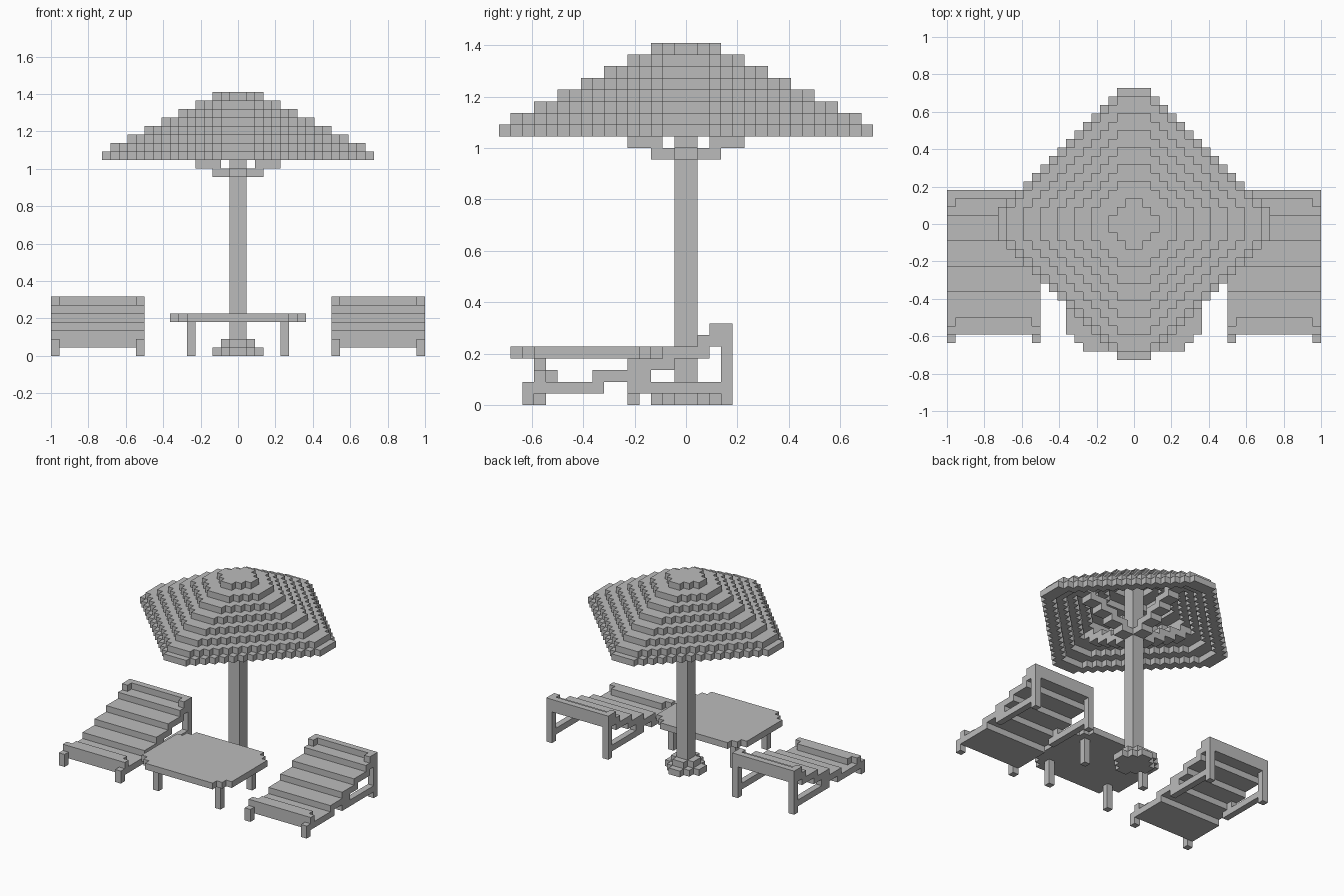
import bpy
import bmesh
from mathutils import Vector

old = bpy.data.objects.get("Cube")
if old:
    bpy.data.objects.remove(old, do_unlink=True)

UNIT = 1 / 22  # edge of one building block

grey = bpy.data.materials.new("plain grey")
grey.use_nodes = True
colour = (0.5, 0.5, 0.5, 1)
grey.diffuse_color = colour
grey.node_tree.nodes["Principled BSDF"].inputs["Base Color"].default_value = colour


def box(x0, x1, y0, y1, z0, z1):
    """Set of block cells filling a box."""
    return {(x, y, z) for x in range(x0, x1)
            for y in range(y0, y1) for z in range(z0, z1)}


def diamond(half, z, reach=None):
    """One layer of cells with a stepped diamond outline and blunt tips."""
    reach = half if reach is None else reach
    dist = lambda i: i if i >= 0 else -1 - i
    return {(x, y, z) for x, y, z in box(-half, half, -half, half, z, z + 1)
            if dist(x) + dist(y) <= reach}


def mirror_x(cells):
    return {(-1 - x, y, z) for x, y, z in cells}


def mirror_y(cells):
    return {(x, -1 - y, z) for x, y, z in cells}


def swap_xy(cells):
    return {(y, x, z) for x, y, z in cells}


def build(name, cells):
    """Mesh the exposed sides of the cells and merge the flat areas."""
    bm = bmesh.new()
    corners = {}

    def vert(point):
        key = tuple(round(c) for c in point)
        if key not in corners:
            corners[key] = bm.verts.new(Vector(key) * UNIT)
        return corners[key]

    for cell in cells:
        base = Vector(cell)
        for axis in range(3):
            u, v = Vector((0, 0, 0)), Vector((0, 0, 0))
            u[(axis + 1) % 3] = 1
            v[(axis + 2) % 3] = 1
            for side in (0, 1):
                step = Vector((0, 0, 0))
                step[axis] = 1 if side else -1
                if tuple(int(c) for c in base + step) in cells:
                    continue
                start = base + step if side else base
                ring = [start, start + u, start + u + v, start + v]
                if not side:
                    ring.reverse()
                bm.faces.new([vert(p) for p in ring])
    bmesh.ops.dissolve_limit(bm, angle_limit=0.01, verts=bm.verts, edges=bm.edges)
    bmesh.ops.triangulate(bm, faces=[f for f in bm.faces if len(f.verts) > 4])
    mesh = bpy.data.meshes.new(name)
    bm.to_mesh(mesh)
    bm.free()
    mesh.materials.append(grey)
    obj = bpy.data.objects.new(name, mesh)
    bpy.context.scene.collection.objects.link(obj)
    return obj


# Canopy: hollow stepped layers
halves = [16, 15, 13, 11, 9, 7, 5, 3]
canopy = set()
for k, half in enumerate(halves):
    z = 23 + k
    layer = diamond(half, z, half if half > 3 else 2)
    if k < len(halves) - 1:
        layer -= diamond(halves[k + 1] - 1, z)
    canopy |= layer
build("canopy", canopy)

# Ribs: stepped arms rising from the pole in four directions
arm = box(1, 3, -1, 1, 21, 22)
for k in range(4):
    arm |= box(2 + 2 * k, 5 + 2 * k, -1, 1, 22 + k, 23 + k)
ribs = arm | mirror_x(arm)
ribs |= swap_xy(ribs)
build("canopy_ribs", ribs - canopy)

# Pole and stepped foot
build("pole", box(-1, 1, -1, 1, 0, 30))
build("pole_foot", (diamond(3, 0, 2) | diamond(2, 1, 1)) - box(-1, 1, -1, 1, 0, 2))

# Table with stepped corners
top = box(-8, 8, -13, -4, 4, 5) | box(-7, 7, -14, -3, 4, 5) | box(-6, 6, -15, -2, 4, 5)
build("table_top", top)
for end, y in (("front", -13), ("back", -5)):
    leg = box(5, 6, y, y + 1, 0, 4)
    build("table_leg_left_" + end, leg)
    build("table_leg_right_" + end, mirror_x(leg))

# Lounger: stepped slats, raised ends, side frames
seat = box(11, 22, -13, -7, 1, 2)
for k in range(3):
    seat |= box(11, 22, 3 * k - 8, 3 * k - 4, k + 2, k + 3)
seat |= box(11, 22, 1, 4, 5, 6)
seat |= box(12, 21, -13, -11, 2, 3) | box(11, 22, -13, -12, 2, 3)
seat |= box(11, 22, 3, 4, 6, 7)
frame = set()
for x in (11, 21):
    frame |= box(x, x + 1, -14, -13, 0, 2)    # front foot
    frame |= box(x, x + 1, 3, 4, 0, 5)        # back leg
    frame |= box(x, x + 1, -5, 3, 1, 2)       # low stretcher
    frame |= box(x, x + 1, -4, -3, 2, 3)      # stretcher post
    frame |= box(x, x + 1, 2, 3, 6, 7)        # head rest corner
build("lounger_left_seat", seat)
build("lounger_left_frame", frame - seat)
build("lounger_right_seat", mirror_x(seat))
build("lounger_right_frame", mirror_x(frame - seat))
